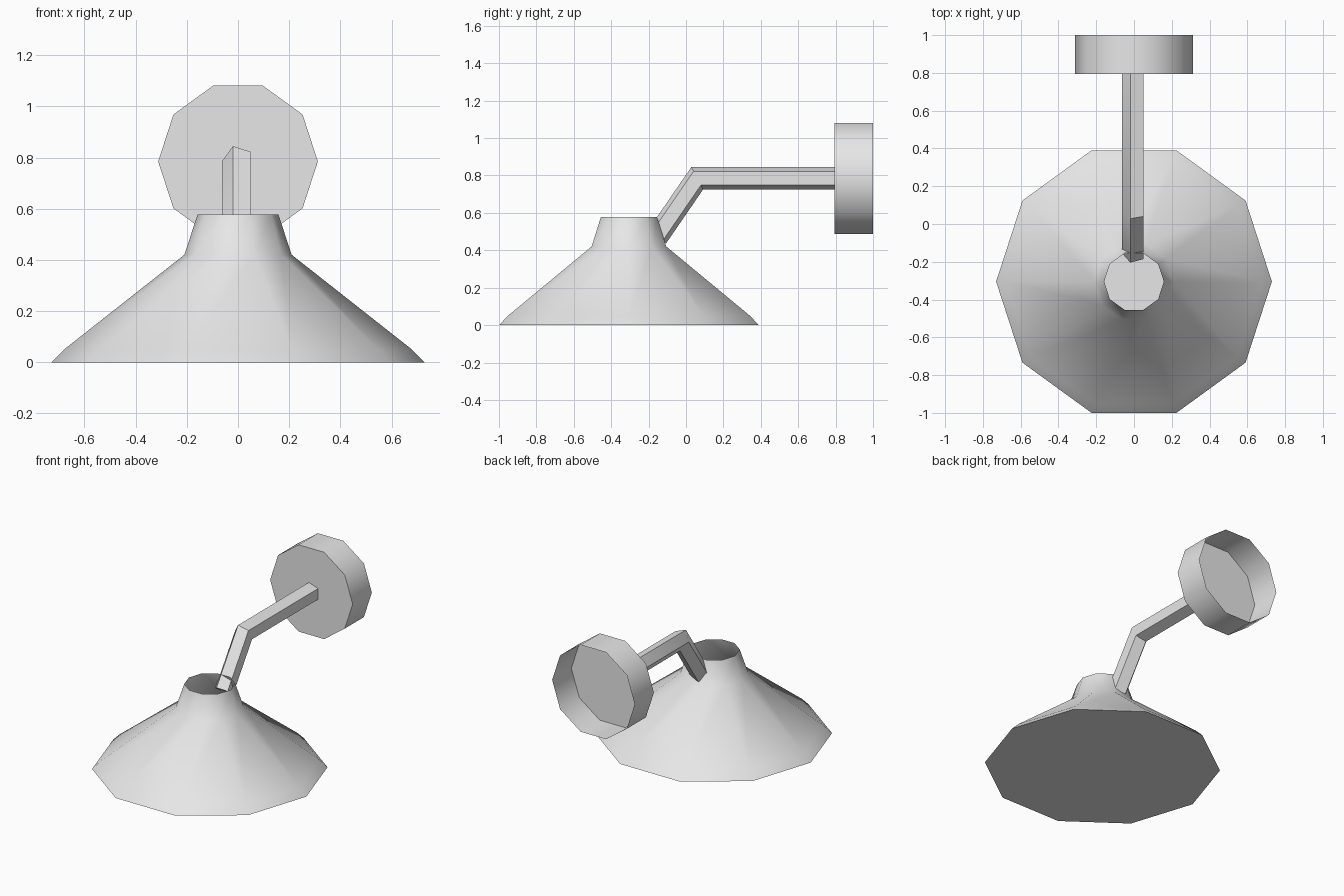
import bpy, bmesh, math
from mathutils import Vector, Matrix

cube = bpy.data.objects.get("Cube")
if cube:
    bpy.data.objects.remove(cube, do_unlink=True)

# Single painted-metal colour
GREY = (0.8, 0.8, 0.8, 1.0)
metal = bpy.data.materials.new("light_grey_metal")
metal.use_nodes = True
metal.diffuse_color = GREY
metal.node_tree.nodes["Principled BSDF"].inputs["Base Color"].default_value = GREY


def ring(bm, sides, radius, matrix):
    """Regular polygon of vertices in the XY plane of the matrix."""
    step = math.tau / sides
    return [bm.verts.new(matrix @ Vector((radius * math.cos(i * step),
                                          radius * math.sin(i * step), 0)))
            for i in range(sides)]


def bridge(bm, a, b):
    for i in range(len(a)):
        j = (i + 1) % len(a)
        bm.faces.new((a[i], a[j], b[j], b[i]))


def finish(bm, name):
    mesh = bpy.data.meshes.new(name)
    bm.to_mesh(mesh)
    bm.free()
    mesh.materials.append(metal)
    obj = bpy.data.objects.new(name, mesh)
    bpy.context.collection.objects.link(obj)
    bpy.ops.object.select_all(action='DESELECT')
    obj.select_set(True)
    bpy.context.view_layer.objects.active = obj
    bpy.ops.object.shade_smooth_by_angle(angle=math.radians(40))
    return obj


def turned_shell(name, profile, matrix):
    """Ten-sided thin shell, closed at its first ring and open at its last."""
    bm = bmesh.new()
    rings = [ring(bm, 10, r, matrix @ Matrix.Translation((0, 0, h)))
             for r, h in profile]
    for a, b in zip(rings, rings[1:]):
        bridge(bm, a, b)
    bm.faces.new(rings[0][::-1])
    return finish(bm, name)


# Lamp shade: flared skirt and open neck, closed underneath
turned_shell("lamp_shade",
             [(0.73, 0), (0.68, 0.05), (0.21, 0.42), (0.158, 0.577)],
             Matrix.Translation((0, -0.305, 0)))

# Wall mount: shallow cup, closed at the front and open at the back
turned_shell("wall_mount", [(0.312, 0), (0.312, 0.207)],
             Matrix.Translation((0, 0.793, 0.785)) @ Matrix.Rotation(-math.pi / 2, 4, 'X'))

# Arm: five-sided bar swept along a bent path with a mitred elbow
path = [Vector((0, 0.793, 0.785)), Vector((0, 0.06, 0.785)), Vector((0, -0.155, 0.472))]
bend = math.atan2(path[1].z - path[2].z, path[1].y - path[2].y)
bm = bmesh.new()
rings = []
for point, tilt in zip(path, (0, bend / 2, bend)):
    stretch = 1 / math.cos(bend / 2) if tilt == bend / 2 else 1
    section = (Matrix.Translation(point) @ Matrix.Rotation(tilt, 4, 'X')
               @ Matrix.Diagonal((-1, 1, stretch, 1)) @ Matrix.Rotation(math.pi / 2, 4, 'X'))
    rings.append(ring(bm, 5, 0.063, section))
for a, b in zip(rings, rings[1:]):
    bridge(bm, a, b)
bm.faces.new(rings[-1])
bm.faces.new(rings[0][::-1])
bmesh.ops.recalc_face_normals(bm, faces=bm.faces)
finish(bm, "support_arm")
